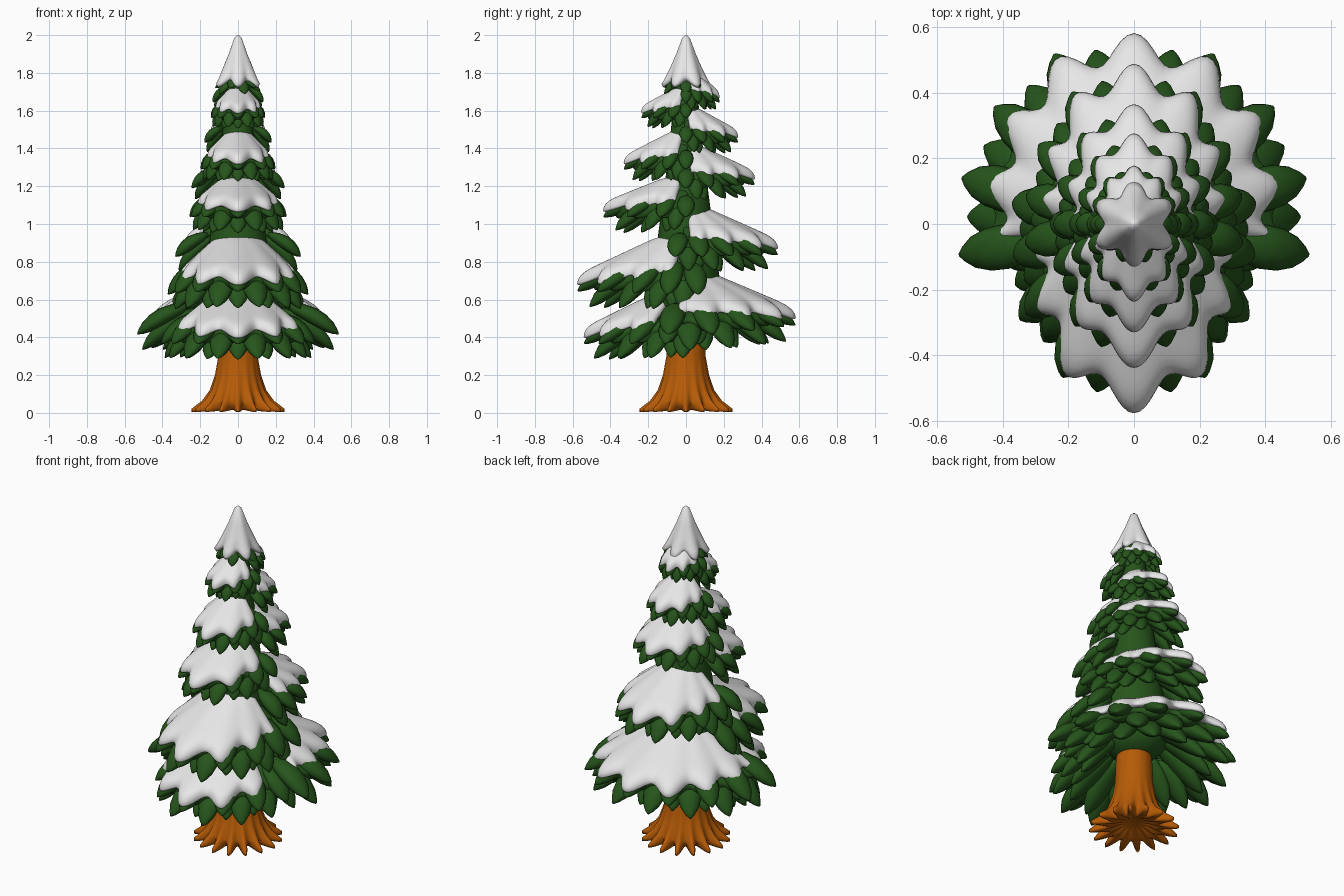
import bpy, bmesh, math
from mathutils import Vector

if "Cube" in bpy.data.objects:
    bpy.data.objects.remove(bpy.data.objects["Cube"])

def material(name, col):
    m = bpy.data.materials.new(name)
    m.diffuse_color = (*col, 1)
    m.use_nodes = True
    m.node_tree.nodes["Principled BSDF"].inputs["Base Color"].default_value = m.diffuse_color
    return m

GREEN = material("needle green", (0.019, 0.09, 0.011))
SNOW = material("snow white", (0.83, 0.83, 0.83))
BARK = material("bark orange", (0.47, 0.105, 0.002))

def finish(name, bm, mat):
    bmesh.ops.remove_doubles(bm, verts=bm.verts, dist=0.0004)
    bmesh.ops.recalc_face_normals(bm, faces=bm.faces)
    for f in bm.faces:
        f.smooth = True
    me = bpy.data.meshes.new(name)
    bm.to_mesh(me)
    bm.free()
    me.materials.append(mat)
    ob = bpy.data.objects.new(name, me)
    bpy.context.collection.objects.link(ob)
    return ob

def bridge(bm, rings, closed=True):
    n = len(rings[0])
    for a, b in zip(rings, rings[1:]):
        for i in range(n if closed else n - 1):
            j = (i + 1) % n
            bm.faces.new((a[i], a[j], b[j], b[i]))

def lathe(name, profile, mat, points, n=128, sharp=1.0):
    """Profile rows: radius, z, star depth, tip drop."""
    bm = bmesh.new()
    rings = []
    for r, z, depth, drop in profile:
        ring = []
        for i in range(n):
            a = 2 * math.pi * i / n
            s = (0.5 + 0.5 * math.cos(points * (a + math.pi / 2))) ** sharp
            q = r * (1 - depth * (1 - s))
            ring.append(bm.verts.new((q * math.cos(a), q * math.sin(a), z - drop * s)))
        rings.append(ring)
    bridge(bm, rings)
    bm.faces.new(rings[0])
    bm.faces.new(rings[-1])
    return finish(name, bm, mat)

class Tier:
    """Half-round fan of branches facing front (-1) or back (+1)."""
    def __init__(self, d, r0, z0, r1, z1, side, drop, spread):
        self.d, self.r0, self.z0, self.r1, self.z1 = d, r0, z0, r1, z1
        self.side, self.drop, self.spread = side, drop, math.radians(spread)
        self.step = math.radians(25 if r1 > 0.45 else 30)

    def rim(self, p):
        return 1 / math.hypot(math.cos(p) / self.r1, math.sin(p) / self.side)

    def point(self, p, r, dz=0.0):
        zt = self.z1 - self.drop * math.sin(p) ** 2
        s = (r - self.r0) / (self.rim(p) - self.r0)
        z = self.z0 + (zt - self.z0) * s
        return Vector((r * math.sin(p), self.d * r * math.cos(p), z + dz))

def fan(name, tier, mat, spread, scale, shrink, scallop, up, down, dz, nu=90, nv=16):
    """Pillowed sheet with a scalloped outer rim."""
    bm = bmesh.new()
    layers = []
    for thick in (up, -down):
        rows = []
        for k in range(nv + 1):
            v = 0.5 - 0.5 * math.cos(math.pi * k / nv)
            row = []
            for i in range(nu + 1):
                u = 2 * i / nu - 1
                p = u * spread
                s = 0.5 + 0.5 * math.cos(2 * math.pi * p / tier.step)
                edge = tier.rim(p) * scale * (1 - shrink * math.sin(p) ** 2) * (1 - scallop * (1 - s))
                inner = tier.r0 * (1 + 0.25 * u * u)
                r = inner + (edge - inner) * v
                pillow = math.sqrt(max(0, (1 - (2 * v - 1) ** 8) * (1 - u ** 12)))
                ridge = 1 + 0.15 * (s - 0.5) * v
                row.append(bm.verts.new(tier.point(p, r, dz + thick * pillow * ridge)))
            rows.append(row)
        bridge(bm, rows, False)
        layers.append(rows)
    return finish(name, bm, mat)

def leaf(bm, base, tip, width, thick):
    axis = (tip - base).normalized()
    side = axis.cross(Vector((0, 0, 1))).normalized()
    up = side.cross(axis)
    rings = []
    for t, w in ((0, .3), (.2, .8), (.45, 1), (.65, .95), (.83, .7), (.94, .36), (1, .08)):
        c = base.lerp(tip, t) + up * thick * 0.4 * math.sin(math.pi * t)
        rings.append([bm.verts.new(c + side * width * w * math.cos(a) + up * thick * w * math.sin(a))
                      for a in (math.pi * k / 5 for k in range(10))])
    bridge(bm, rings)
    bm.faces.new(rings[0])
    bm.faces.new(rings[-1])

# tiers from the ground up: direction, start r/z, tip r/z, side radius, side drop, snow spread
TIERS = {
    "front_1": (-1, .17, .59, .55, .40, .42, .00, 60),
    "front_2": (-1, .10, .91, .585, .68, .38, .02, 78),
    "front_3": (-1, .08, 1.22, .445, 1.07, .26, .00, 74),
    "front_4": (-1, .05, 1.47, .335, 1.32, .20, .00, 74),
    "front_5": (-1, .04, 1.70, .24, 1.59, .145, .00, 74),
    "back_1": (1, .03, .74, .59, .50, .55, .05, 97),
    "back_2": (1, .03, 1.08, .495, .87, .34, .01, 85),
    "back_3": (1, .03, 1.40, .37, 1.24, .25, .02, 82),
    "back_4": (1, .03, 1.60, .28, 1.46, .18, .00, 82),
    "back_5": (1, .03, 1.80, .18, 1.67, .135, .00, 80),
}
for key, args in TIERS.items():
    t = Tier(*args)
    R = t.r1
    thick = 0.02 + 0.045 * R
    # snow blanket and green boughs beneath it
    fan("snow_" + key, t, SNOW, t.spread, 0.985, 0.16, 0.15, thick, thick * 0.5, 0.0)
    fan("bough_" + key, t, GREEN, math.radians(95), 0.85, 0.0, 0.1, 0.015, 0.03 + 0.06 * R, -0.02 - 0.015 * R)
    # rows of pointed leaves along the rim
    bm = bmesh.new()
    for offset, reach, low, limit in ((0, .98, .03, 101), (.5, .92, .17, 92), (0, .74, .25, 80)):
        for k in range(-4, 5):
            p = (k + offset) * t.step
            if abs(p) > math.radians(limit):
                continue
            r = t.rim(p)
            tip = t.point(p, r * reach, -0.018 - low * (0.2 + R) * 0.9)
            base = t.point(p, r * (reach - 0.5), -0.03 - low * R * 0.5)
            m = (r + R) / 2
            leaf(bm, base, tip, 0.014 + 0.095 * m, 0.01 + 0.06 * m)
    finish("leaves_" + key, bm, GREEN)

# leaves under the snowy top
bm = bmesh.new()
for k in range(10):
    a = 2 * math.pi * k / 10
    d = Vector((math.cos(a), math.sin(a), 0))
    leaf(bm, d * 0.03 + Vector((0, 0, 1.77)), d * 0.12 + Vector((0, 0, 1.69 + 0.03 * (k % 2))), 0.032, 0.018)
finish("leaves_top", bm, GREEN)

# snowy top, green core, and flared trunk with roots
lathe("snow_top", [(.003, 2.0, 0, 0), (.02, 1.985, 0, 0), (.05, 1.905, .06, 0), (.085, 1.835, .1, .01),
                   (.112, 1.79, .2, .02), (.13, 1.775, .3, .035), (.12, 1.758, .3, .035), (.04, 1.775, 0, 0)], SNOW, 6)
lathe("green_core", [(.02, 1.85, 0, 0), (.06, 1.7, 0, 0), (.095, 1.35, 0, 0), (.14, 1.0, 0, 0),
                     (.18, .7, 0, 0), (.18, .54, 0, 0), (.1, .46, 0, 0)], GREEN, 8, 32)
lathe("trunk", [(.09, .55, 0, 0), (.1, .42, 0, 0), (.104, .3, 0, 0), (.122, .2, .02, 0), (.15, .12, .05, 0),
                (.19, .065, .12, 0), (.22, .042, .24, 0), (.245, .03, .4, .008), (.245, .016, .42, .012),
                (.18, .018, .38, .01), (.08, .04, .2, 0), (.01, .05, 0, 0)], BARK, 16, 160, 1.3)
